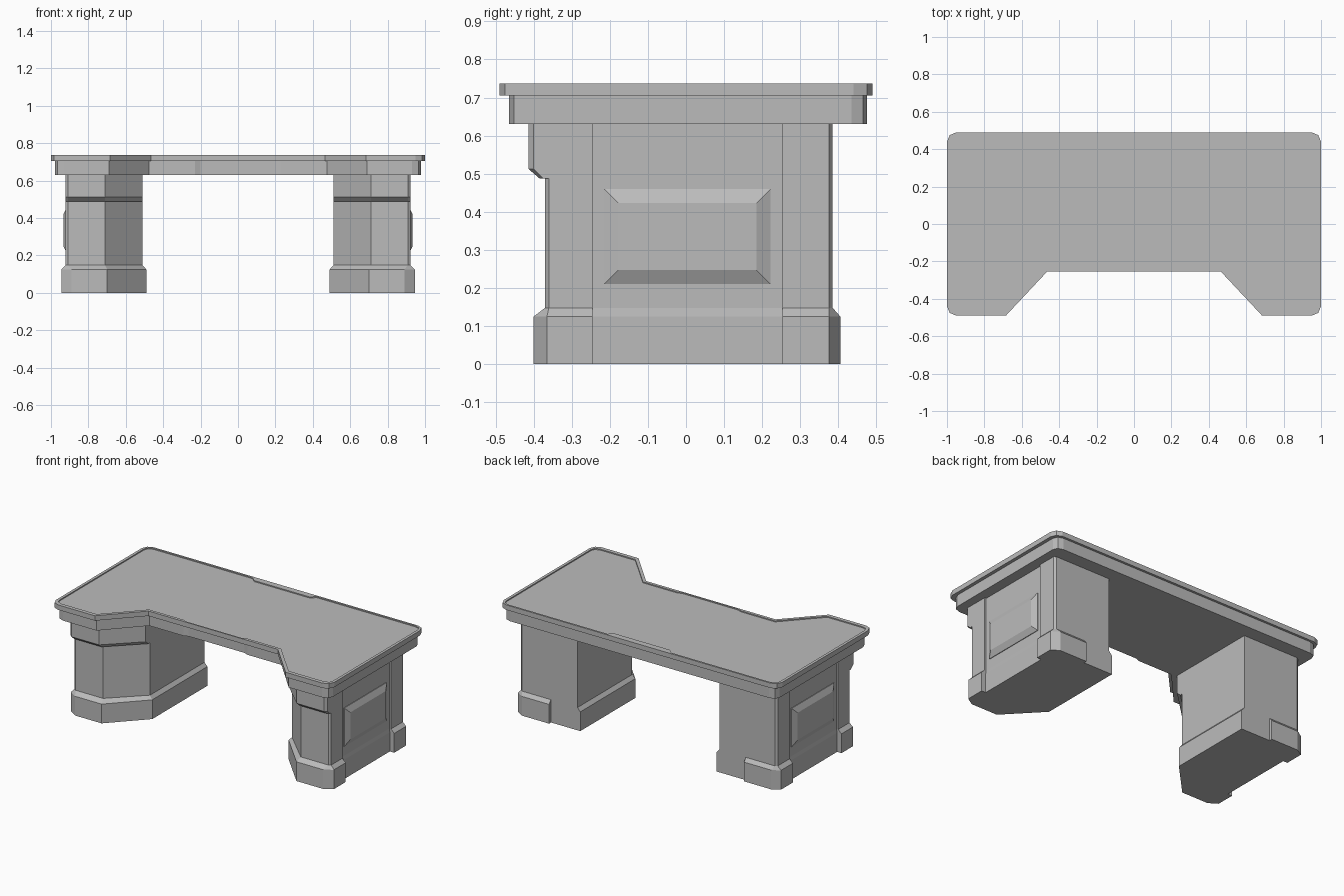
import bpy
import bmesh

grey = bpy.data.materials.new("stone_grey")
grey.diffuse_color = (0.5, 0.5, 0.5, 1)


def loft(name, rings, mirror=False):
    """Skin matching closed rings of 3D points and cap both ends."""
    bm = bmesh.new()
    loops = [[bm.verts.new(p) for p in ring] for ring in rings]
    n = len(loops[0])
    for a, b in zip(loops, loops[1:]):
        for i in range(n):
            j = (i + 1) % n
            bm.faces.new((a[i], a[j], b[j], b[i]))
    bm.faces.new(loops[0][::-1])
    bm.faces.new(loops[-1])
    bmesh.ops.recalc_face_normals(bm, faces=bm.faces)
    mesh = bpy.data.meshes.new(name)
    bm.to_mesh(mesh)
    bm.free()
    mesh.materials.append(grey)
    obj = bpy.data.objects.new(name, mesh)
    bpy.context.collection.objects.link(obj)
    if mirror:
        mod = obj.modifiers.new("other_side", 'MIRROR')
        mod.use_axis[0] = True
        mod.use_mirror_merge = False
    return obj


def at(outline, z):
    return [(x, y, z) for x, y in outline]


def both(half):
    """Complete a right-hand outline with its mirrored left half."""
    return half + [(-x, y) for x, y in reversed(half)]


# Desktop slab with a thin raised rim that widens at the back centre
top_outer = both([(0.2, -0.255), (0.23, -0.255), (0.465, -0.255), (0.685, -0.49),
                  (0.95, -0.49), (0.985, -0.475), (1.0, -0.44),
                  (1.0, 0.44), (0.985, 0.475), (0.95, 0.49), (0.23, 0.49), (0.2, 0.49)])
top_inner = both([(0.2, -0.247), (0.23, -0.236), (0.475, -0.236), (0.69, -0.465),
                  (0.94, -0.465), (0.972, -0.455), (0.982, -0.43),
                  (0.982, 0.44), (0.972, 0.467), (0.94, 0.478), (0.23, 0.478), (0.2, 0.45)])
loft("desktop", [at(top_outer, 0.705), at(top_outer, 0.737),
                 at(top_inner, 0.737), at(top_inner, 0.730)])

# Apron below the slab, with a shallow recess at the front centre
apron = both([(0.2, -0.22), (0.23, -0.232), (0.475, -0.232), (0.69, -0.465),
              (0.93, -0.465), (0.965, -0.452), (0.978, -0.42),
              (0.978, 0.435), (0.965, 0.465), (0.93, 0.475), (0.23, 0.475), (0.2, 0.475)])
loft("apron", [at(apron, 0.63), at(apron, 0.706)])

# Pedestal bodies: angled inner front corner, recessed outer side
body = [(0.51, 0.385), (0.51, -0.175), (0.71, -0.37), (0.908, -0.37),
        (0.922, -0.36), (0.922, -0.245), (0.91, -0.245), (0.91, 0.253),
        (0.922, 0.253), (0.922, 0.375), (0.908, 0.385), (0.701, 0.385), (0.70, 0.385)]
loft("pedestal_body", [at(body, 0.148), at(body, 0.632)], True)

# Plinths with a sloped top; the mid side stays flush
foot = [(0.49, 0.385), (0.49, -0.18), (0.70, -0.40), (0.89, -0.40),
        (0.945, -0.365), (0.945, -0.245), (0.914, -0.245), (0.914, 0.253),
        (0.945, 0.253), (0.945, 0.375), (0.895, 0.405), (0.70, 0.405), (0.70, 0.385)]
loft("plinth", [at(foot, 0), at(foot, 0.125), at(body, 0.148)], True)

# Overhanging blocks at the top front of each pedestal
low = [(0.51, -0.15), (0.51, -0.19), (0.71, -0.385), (0.908, -0.385),
       (0.922, -0.375), (0.922, -0.35), (0.90, -0.30)]
high = [(0.51, -0.15), (0.51, -0.22), (0.71, -0.413), (0.908, -0.413),
        (0.922, -0.40), (0.922, -0.35), (0.90, -0.30)]
loft("front_overhang", [at(low, 0.488), at(high, 0.512), at(high, 0.632)], True)


# Bevelled panels on the outer sides
def panel_ring(x, d):
    y0, y1, z0, z1 = -0.215 + d, 0.222 - d, 0.21 + d, 0.46 - d
    return [(x, y0, z0), (x, y1, z0), (x, y1, z1), (x, y0, z1)]


loft("side_panel", [panel_ring(0.90, 0), panel_ring(0.914, 0), panel_ring(0.932, 0.037)], True)
